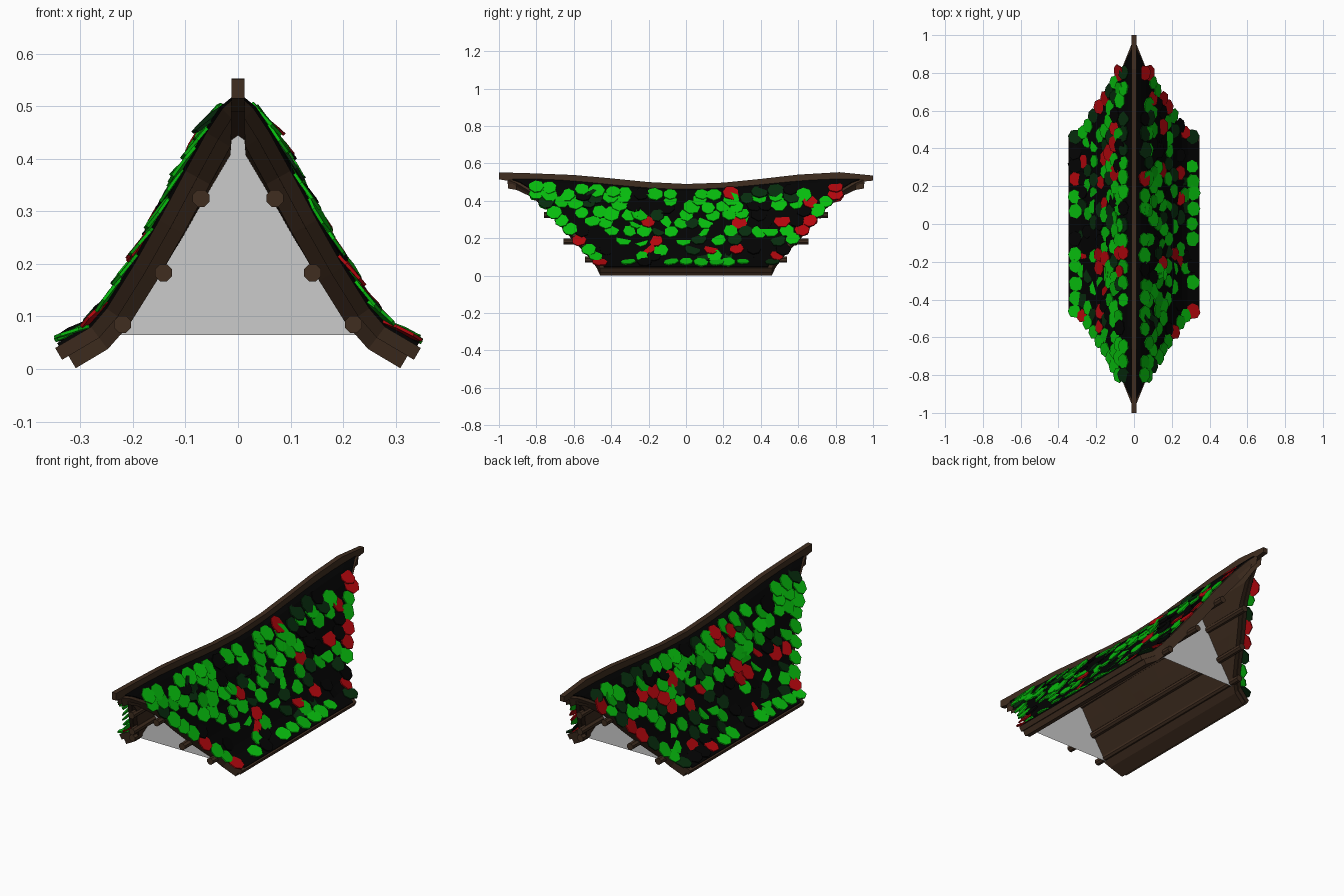
import bpy, bmesh, math, random
from mathutils import Vector, Matrix

if "Cube" in bpy.data.objects:
    bpy.data.objects.remove(bpy.data.objects["Cube"])
random.seed(7)

# slope profile at the gable: x, z, half length in y
PROF = [(0, .512, .955), (.03, .495, .91), (.06, .45, .835), (.1, .378, .745),
        (.15, .285, .67), (.2, .195, .59), (.25, .115, .51), (.28, .08, .48), (.348, .04, .46)]
N = len(PROF) - 1


def material(name, rgb):
    m = bpy.data.materials.new(name)
    m.diffuse_color = (*rgb, 1)
    m.use_nodes = True
    m.node_tree.nodes["Principled BSDF"].inputs["Base Color"].default_value = m.diffuse_color
    return m


WOOD = material("wood", (.05, .026, .014))
BLACK = material("black", (.001, .001, .001))
LEAF = {"bright_green": material("bright_green", (.002, .5, .004)),
        "dark_green": material("dark_green", (.002, .025, .004)),
        "red": material("red", (.45, .002, .004)),
        "black": BLACK}


def finish(bm, name, mat=None):
    bmesh.ops.recalc_face_normals(bm, faces=bm.faces)
    me = bpy.data.meshes.new(name)
    bm.to_mesh(me)
    bm.free()
    ob = bpy.data.objects.new(name, me)
    bpy.context.collection.objects.link(ob)
    if mat:
        me.materials.append(mat)
    return ob


def profile(t):
    i = min(int(t), N - 1)
    f = t - i
    return [a + (b - a) * f for a, b in zip(PROF[i], PROF[i + 1])]


def normal(t):
    a, b = profile(max(t - .5, 0)), profile(min(t + .5, N))
    return Vector((a[1] - b[1], b[0] - a[0])).normalized()


def sag(y):
    return .055 * max(0, math.cos(min(abs(y) / .85, 1) * math.pi) * .5 + .5)


def point(s, t, y, off):
    x, z, _ = profile(t)
    n = normal(t)
    z -= sag(y) * max(0, 1 - x / .2)
    return Vector((s * max(x + off * n.x, .012), y, z + off * n.y))


# solid layer following the curved slope
def layer(name, s, ts, yf, cols, top, bottom, mat):
    bm = bmesh.new()
    g = [[[bm.verts.new(point(s, t, yf(profile(t)[2], j / cols), o)) for j in range(cols + 1)]
          for t in ts] for o in (top, bottom)]
    R = len(ts) - 1
    for i in range(R):
        for k in (0, 1):
            for j in range(cols):
                bm.faces.new((g[k][i][j], g[k][i][j+1], g[k][i+1][j+1], g[k][i+1][j]))
        for j in (0, cols):
            bm.faces.new((g[0][i][j], g[1][i][j], g[1][i+1][j], g[0][i+1][j]))
    for j in range(cols):
        for i in (0, R):
            bm.faces.new((g[0][i][j], g[0][i][j+1], g[1][i][j+1], g[1][i][j]))
    return finish(bm, name, mat)


full = list(range(N + 1))
for s, side in ((1, "right"), (-1, "left")):
    # wooden deck, its inner lining and the black covering
    layer("roof_deck_" + side, s, full, lambda Y, f: Y * (2*f - 1), 20, 0, -.026, WOOD)
    layer("roof_cover_" + side, s, full[:-1] + [N - .1],
          lambda Y, f: (Y - .025) * (2*f - 1), 20, .006, -.002, BLACK)
    layer("roof_lining_" + side, s, full[:-1] + [N - .18],
          lambda Y, f: (Y - .004) * (2*f - 1), 20, -.025, -.053, WOOD)
    # octagonal purlins
    for k, (x, z, half) in enumerate(((.07, .325, .76), (.142, .183, .655), (.22, .085, .54))):
        bm = bmesh.new()
        m = Matrix.Translation((s*x, 0, z)) @ Matrix.Rotation(math.pi/2, 4, 'X') @ Matrix.Rotation(math.pi/8, 4, 'Z')
        bmesh.ops.create_cone(bm, cap_ends=True, segments=8, radius1=.0175, radius2=.0175,
                              depth=2*half, matrix=m)
        finish(bm, "purlin_%s_%d" % (side, k + 1), WOOD)

# sagging ridge beam
bm = bmesh.new()
rings = []
for y, top, low in ((-1, .552, .515), (-.85, .548, .49), (-.6, .538, .475), (-.4, .52, .46),
                    (-.2, .5, .435), (0, .49, .422), (.2, .497, .435), (.4, .517, .46),
                    (.6, .54, .475), (.82, .553, .49), (1, .535, .508)):
    rings.append([bm.verts.new((x, y, z)) for x, z in
                  ((-.0125, low), (.0125, low), (.0125, top), (-.0125, top))])
for a, b in zip(rings, rings[1:]):
    for i in range(4):
        bm.faces.new((a[i], a[(i+1) % 4], b[(i+1) % 4], b[i]))
bm.faces.new(rings[0])
bm.faces.new(rings[-1])
finish(bm, "ridge_beam", WOOD)

# gable panels
for y, end in ((-.48, "front"), (.48, "back")):
    bm = bmesh.new()
    half = [(.23, .065), (.145, .19), (.085, .31), (.035, .42)]
    pts = half + [(0, .445)] + [(-x, z) for x, z in reversed(half)]
    bm.faces.new([bm.verts.new((x, y, z)) for x, z in pts])
    finish(bm, "gable_panel_" + end)

# irregular leaf-like shingles, grouped by colour
meshes = {c: bmesh.new() for c in LEAF}


def shingle(bm, s, t, y, lift):
    c = point(s, t, y, lift)
    n2 = normal(t)
    n = Vector((s * n2.x, 0, n2.y))
    down = Vector((s * n2.y, 0, -n2.x))
    n = (n + down * random.gauss(-.13, .08) + Vector((0, random.gauss(0, .08), 0))).normalized()
    side = down.cross(n).normalized()
    down = n.cross(side).normalized()
    r = random.uniform(.037, .047) if t < 4 else random.uniform(.036, .043)
    turn = random.random()
    rim = []
    for k in range(7):
        a = (k + turn + random.uniform(-.12, .12)) * math.tau / 7
        rim.append(c + down * math.cos(a) * r + side * math.sin(a) * r)
    top = [bm.verts.new(p + n * .003) for p in rim]
    bot = [bm.verts.new(p - n * .003) for p in rim]
    bm.faces.new(top)
    bm.faces.new(bot[::-1])
    for k in range(7):
        bm.faces.new((top[k], bot[k], bot[(k+1) % 7], top[(k+1) % 7]))


for s in (1, -1):
    for t in (1.6, 2.25, 2.85, 3.4, 3.95, 4.5, 5.1, 5.75, 6.5, 7.4):
        Y = min(profile(t)[2] - .01, .8)
        n = round(2 * Y / .08)
        for j in range(n + 1):
            y = -Y + 2 * Y * j / n
            edge = j in (0, n)
            if not edge:
                if random.random() < .2:
                    continue
                y += random.uniform(-.015, .015)
            w = (55, 25, 18, 2) if edge else (58, 14, 14, 14)
            col = random.choices(list(LEAF), w)[0]
            # tiles near the ridge stand proud, lower ones sink into the cover
            lift = .01 if edge or t < 3.5 or t > 7 else random.uniform(.002, .01)
            shingle(meshes[col], s, t + random.uniform(-.08, .08), y, lift)
for c, bm in meshes.items():
    finish(bm, "shingles_" + c, LEAF[c])
